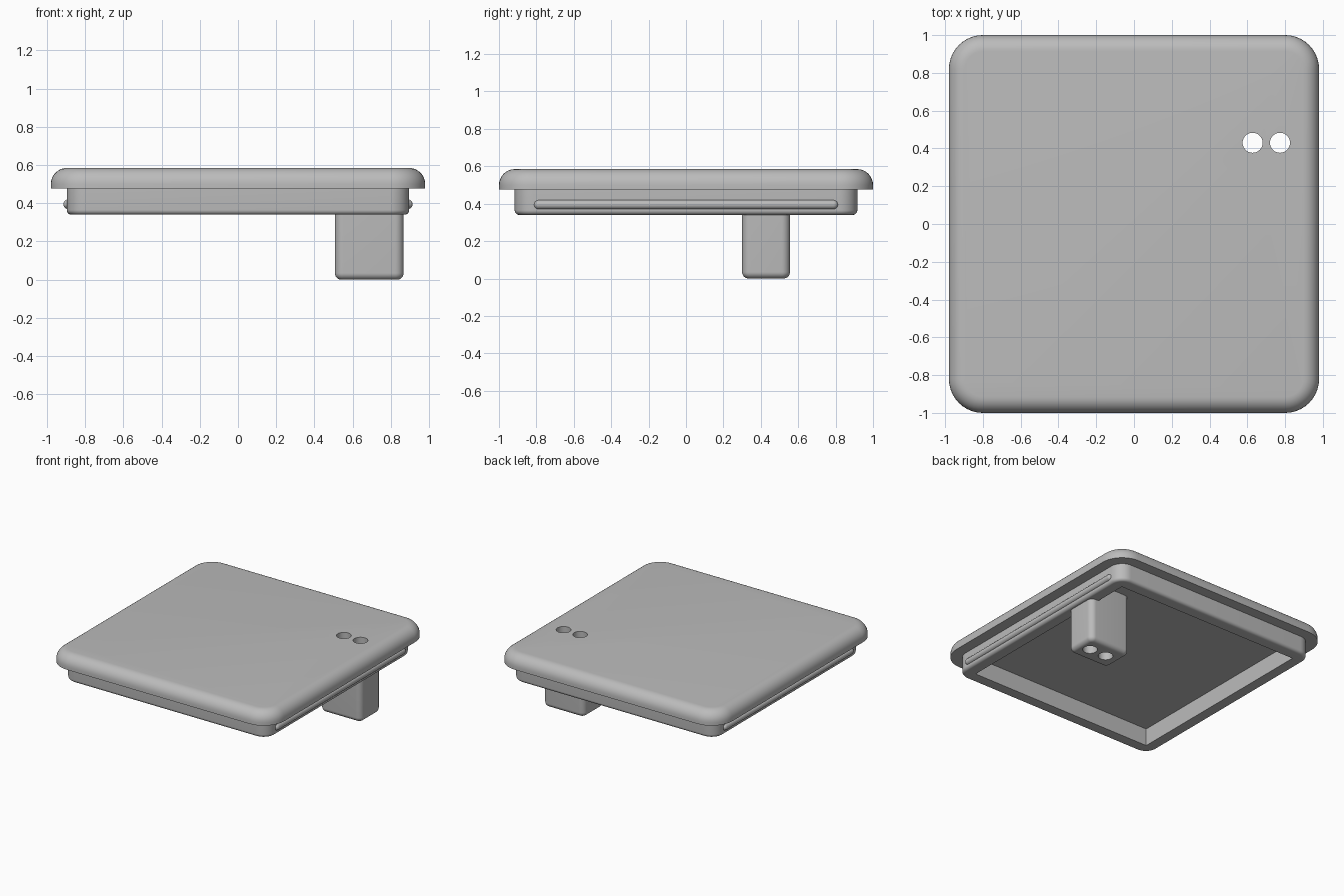
import bpy, bmesh
from math import sin, cos, pi, radians

cube = bpy.data.objects.get("Cube")
if cube:
    bpy.data.objects.remove(cube)

grey = bpy.data.materials.new("light_grey")
grey.use_nodes = True
COLOUR = (0.5, 0.5, 0.5, 1)
grey.diffuse_color = COLOUR
grey.node_tree.nodes["Principled BSDF"].inputs["Base Color"].default_value = COLOUR


def finish(name, bm):
    bmesh.ops.recalc_face_normals(bm, faces=bm.faces)
    mesh = bpy.data.meshes.new(name)
    bm.to_mesh(mesh)
    bm.free()
    mesh.materials.append(grey)
    obj = bpy.data.objects.new(name, mesh)
    bpy.context.collection.objects.link(obj)
    return obj


def rounded_slab(name, centre, half, radius, rings, steps=10):
    """Loft rounded rectangles through (inset, z) rings and cap both ends."""
    bm = bmesh.new()
    loops = []
    for inset, z in rings:
        r = max(radius - inset, 0.002)
        loop = []
        for q, (sx, sy) in enumerate([(1, 1), (-1, 1), (-1, -1), (1, -1)]):
            for i in range(steps + 1):
                a = (q + i / steps) * pi / 2
                x = centre[0] + sx * (half[0] - inset - r) + r * cos(a)
                y = centre[1] + sy * (half[1] - inset - r) + r * sin(a)
                loop.append(bm.verts.new((x, y, z)))
        loops.append(loop)
    n = len(loops[0])
    for low, high in zip(loops, loops[1:]):
        for i in range(n):
            j = (i + 1) % n
            bm.faces.new((low[i], low[j], high[j], high[i]))
    bm.faces.new(loops[0][::-1])
    bm.faces.new(loops[-1])
    return finish(name, bm)


def fillet(r, z, up, steps=8):
    """Rings of a quarter-round edge ending at height z, from side to cap."""
    s = 1 if up else -1
    return [(r * (1 - cos(a)), z - s * r * (1 - sin(a)))
            for a in (i / steps * pi / 2 for i in range(steps + 1))]


def cut(target, cutter):
    mod = target.modifiers.new("cut", 'BOOLEAN')
    mod.operation, mod.solver, mod.object = 'DIFFERENCE', 'EXACT', cutter
    bpy.context.view_layer.objects.active = target
    bpy.ops.object.modifier_apply(modifier=mod.name)


# Top plate with a generous rounded upper edge
plate = rounded_slab("top_plate", (0, 0), (0.98, 1.0), 0.18,
                     [(0, 0.477)] + fillet(0.085, 0.585, True))

# Rim below the plate, opened out with a square-cornered recess
rim = rounded_slab("rim", (0, 0), (0.896, 0.916), 0.1,
                   fillet(0.025, 0.34, False)[::-1] + [(0, 0.478)])
bm = bmesh.new()
bmesh.ops.create_cube(bm, size=1)
bmesh.ops.scale(bm, vec=(1.6, 1.635, 0.6), verts=bm.verts)
bmesh.ops.translate(bm, vec=(0, 0, 0.4), verts=bm.verts)
recess = finish("recess_cutter", bm)
cut(rim, recess)
bpy.data.objects.remove(recess)

# Post under the back left corner
post = rounded_slab("post", (0.687, 0.428), (0.18, 0.128), 0.045,
                    fillet(0.035, 0, False)[::-1] + [(0, 0.478)])

# Two holes running through plate, rim and post
for x in (0.628, 0.773):
    bm = bmesh.new()
    bmesh.ops.create_cone(bm, cap_ends=True, segments=40, radius1=0.053,
                          radius2=0.053, depth=2)
    bmesh.ops.translate(bm, vec=(x, 0.43, 0.3), verts=bm.verts)
    drill = finish("hole_cutter", bm)
    for part in (plate, rim, post):
        cut(part, drill)
    bpy.data.objects.remove(drill)

# Snap ridges along both sides
ridges = []
for side, x in (("left", 0.889), ("right", -0.889)):
    bm = bmesh.new()
    bmesh.ops.create_uvsphere(bm, u_segments=20, v_segments=12, radius=0.025)
    for v in bm.verts:
        v.co = (v.co.x + x, v.co.z, v.co.y + 0.395)
    # Stretch the ball into a capsule
    middle = [v for v in bm.verts if abs(v.co.y) < 1e-5]
    bmesh.ops.bisect_plane(bm, geom=bm.verts[:] + bm.edges[:] + bm.faces[:],
                           plane_co=(0, 0, 0), plane_no=(0, 1, 0))
    edges = [e for e in bm.edges if all(abs(v.co.y) < 1e-5 for v in e.verts)]
    bmesh.ops.split_edges(bm, edges=edges)
    for f in bm.faces:
        f.tag = f.calc_center_median().y > 0
    for v in bm.verts:
        v.co.y += 0.788 if v.link_faces[0].tag else -0.788
    open_edges = [e for e in bm.edges if e.is_boundary]
    bmesh.ops.bridge_loops(bm, edges=open_edges)
    ridges.append(finish(side + "_ridge", bm))

# Smooth shading with crisp edges
for obj in bpy.context.view_layer.objects:
    obj.select_set(obj in [plate, rim, post] + ridges)
bpy.context.view_layer.objects.active = plate
bpy.ops.object.shade_smooth_by_angle(angle=radians(30))
